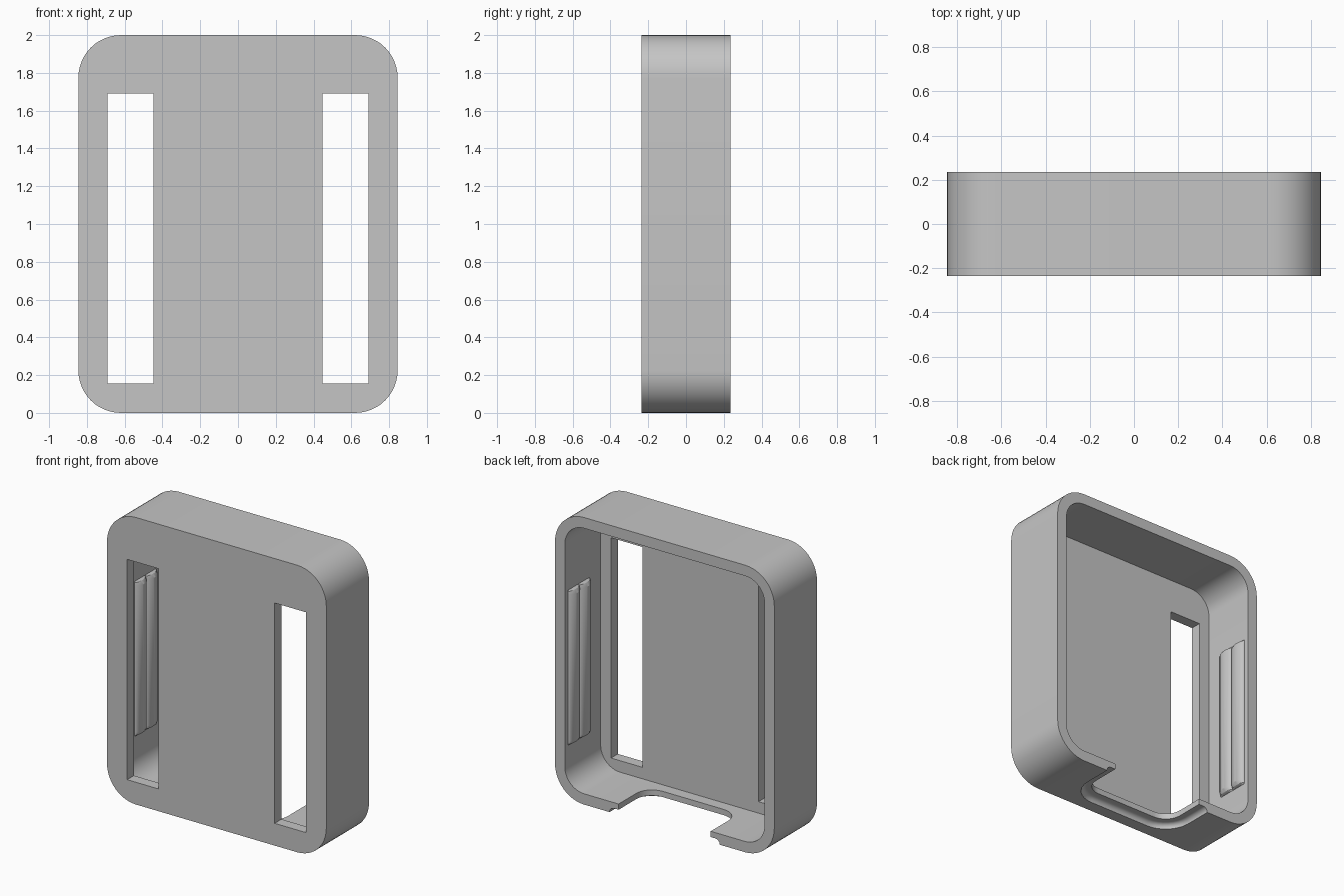
import bpy, bmesh, math

if "Cube" in bpy.data.objects:
    bpy.data.objects.remove(bpy.data.objects["Cube"])

grey = bpy.data.materials.new("plain grey")
grey.diffuse_color = (0.56, 0.56, 0.56, 1)
grey.use_nodes = True
grey.node_tree.nodes["Principled BSDF"].inputs["Base Color"].default_value = grey.diffuse_color


def loft(name, rings):
    """Closed solid through rings of equal point count."""
    bm = bmesh.new()
    loops = [[bm.verts.new(p) for p in ring] for ring in rings]
    for a, b in zip(loops, loops[1:]):
        for i in range(len(a)):
            j = (i + 1) % len(a)
            bm.faces.new((a[i], a[j], b[j], b[i]))
    bm.faces.new(loops[0][::-1])
    bm.faces.new(loops[-1])
    bmesh.ops.recalc_face_normals(bm, faces=bm.faces[:])
    me = bpy.data.meshes.new(name)
    bm.to_mesh(me)
    bm.free()
    ob = bpy.data.objects.new(name, me)
    bpy.context.collection.objects.link(ob)
    me.materials.append(grey)
    return ob


def arc(cx, cy, r, start, end, n=12):
    return [(cx + r * math.cos(math.radians(start + (end - start) * i / n)),
             cy + r * math.sin(math.radians(start + (end - start) * i / n)))
            for i in range(n + 1)]


def rounded_block(name, hx, z0, z1, r, y0, y1):
    """Rounded rectangle in x-z, extruded along y."""
    x = hx - r
    pts = (arc(x, z1 - r, r, 0, 90) + arc(-x, z1 - r, r, 90, 180)
           + arc(-x, z0 + r, r, 180, 270) + arc(x, z0 + r, r, 270, 360))
    return loft(name, [[(px, y, pz) for px, pz in pts] for y in (y0, y1)])


def box(name, x0, x1, y0, y1, z0, z1):
    return loft(name, [[(x0, y0, z), (x1, y0, z), (x1, y1, z), (x0, y1, z)]
                       for z in (z0, z1)])


def select_only(ob):
    bpy.ops.object.select_all(action='DESELECT')
    ob.select_set(True)
    bpy.context.view_layer.objects.active = ob


def cut(target, cutter):
    select_only(target)
    mod = target.modifiers.new("cut", 'BOOLEAN')
    mod.operation = 'DIFFERENCE'
    mod.solver = 'EXACT'
    mod.object = cutter
    bpy.ops.object.modifier_apply(modifier=mod.name)
    bpy.data.objects.remove(cutter)


# Tray body, open at the back
case = rounded_block("case", 0.845, 0, 2, 0.225, -0.235, 0.235)
cut(case, rounded_block("cavity", 0.77, 0.075, 1.925, 0.15, -0.16, 0.4))

# Long slots through the front plate
for s in (-1, 1):
    x0, x1 = sorted((s * 0.447, s * 0.69))
    cut(case, box("slot", x0, x1, -0.4, -0.1, 0.155, 1.69))


# Notch in the bottom wall with a stepped cove on its outer side
def notch_ring(o, z):
    w, y0, r = 0.355 + o, -0.08 - o, 0.12 + o
    pts = ([(-w, 0.4)] + arc(-w + r, y0 + r, r, 180, 270, 8)
           + arc(w - r, y0 + r, r, 270, 360, 8) + [(w, 0.4)])
    return [(x, y, z) for x, y in pts]


cove = [(0.035 + 0.035 * math.cos(a), 0.035 * math.sin(a))
        for a in (math.radians(15 * i) for i in range(7))]
cut(case, loft("notch", [notch_ring(o, z) for o, z in
                         [(0.07, -0.1)] + cove + [(0, 0.035), (0, 0.13)]]))

# Pairs of rounded grip ridges on the inner side walls
parts = [case]
for s, side in ((-1, "left"), (1, "right")):
    for k, yc in enumerate((0.02, 0.14)):
        rings = []
        for z, f in ((0.36, 0.15), (0.368, 0.6), (0.39, 1),
                     (1.41, 1), (1.432, 0.6), (1.44, 0.15)):
            top = arc(0, 0, 1, 0, 180, 12)
            rings.append([(s * (0.772 - 0.035 * f * v), yc + 0.06 * u, z)
                          for u, v in top]
                         + [(s * 0.79, yc - 0.06, z), (s * 0.79, yc + 0.06, z)])
        parts.append(loft(f"{side}_ridge_{k + 1}", rings))

# Smooth shading with sharp edges kept
for ob in parts:
    select_only(ob)
    bpy.ops.object.shade_smooth_by_angle(angle=math.radians(30))
